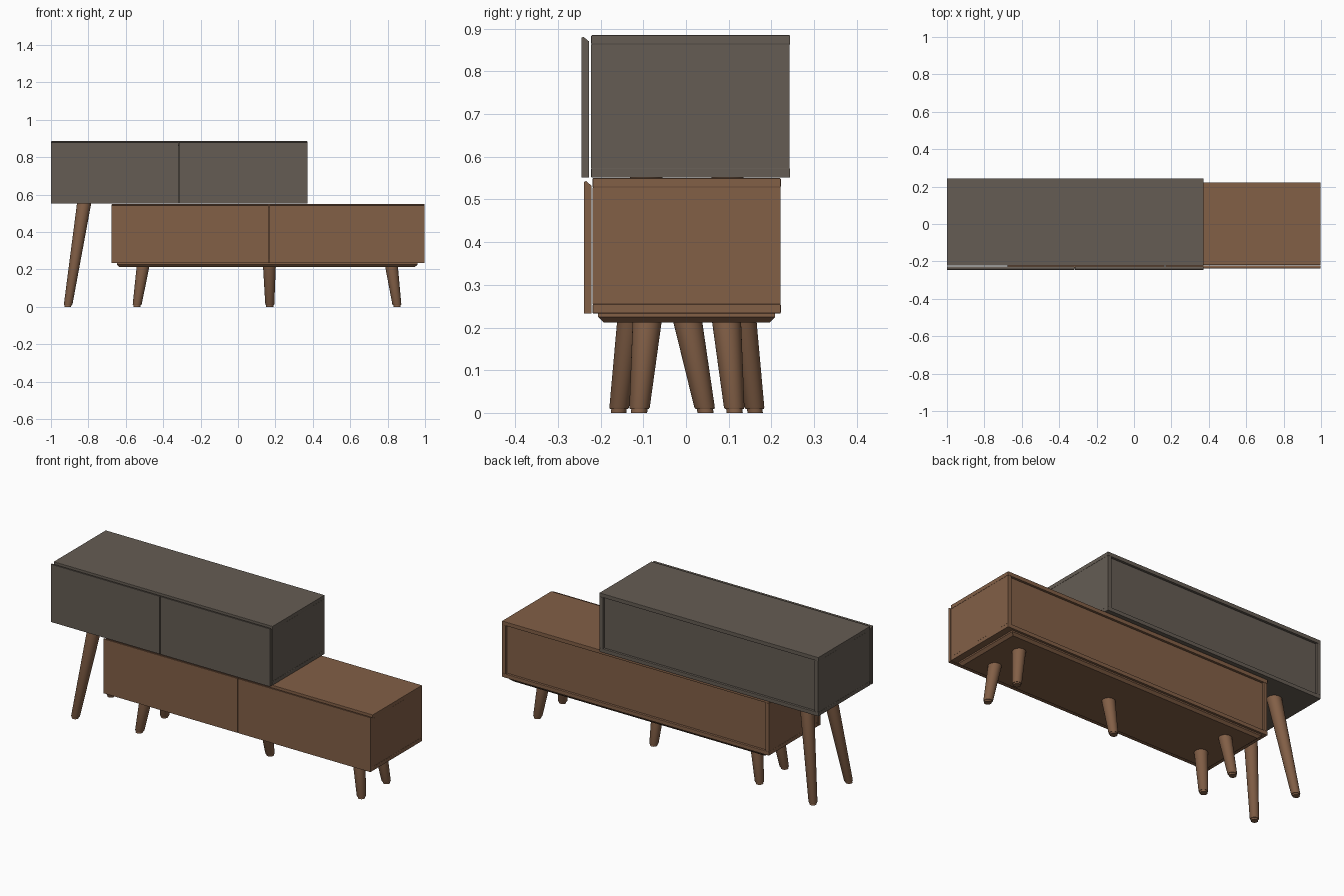
import bpy, bmesh, math
from mathutils import Vector

if "Cube" in bpy.data.objects:
    bpy.data.objects.remove(bpy.data.objects["Cube"])


def material(name, rgb):
    m = bpy.data.materials.new(name)
    m.diffuse_color = (*rgb, 1)
    m.use_nodes = True
    m.node_tree.nodes["Principled BSDF"].inputs["Base Color"].default_value = m.diffuse_color
    return m


GREY = material("warm grey lacquer", (0.130, 0.108, 0.088))
WOOD = material("walnut wood", (0.225, 0.115, 0.062))


def finish(bm, name, mat):
    bmesh.ops.recalc_face_normals(bm, faces=bm.faces)
    me = bpy.data.meshes.new(name)
    bm.to_mesh(me)
    bm.free()
    me.materials.append(mat)
    ob = bpy.data.objects.new(name, me)
    bpy.context.collection.objects.link(ob)
    return ob


def box(name, x, y, z, mat, bevel=0.0):
    bm = bmesh.new()
    bmesh.ops.create_cube(bm, size=1)
    for v in bm.verts:
        v.co = [a + (b - a) * (c + 0.5) for (a, b), c in zip((x, y, z), v.co)]
    ob = finish(bm, name, mat)
    if bevel:
        mod = ob.modifiers.new("soft edge", 'BEVEL')
        mod.width, mod.segments = bevel, 2
    return ob


def extrude_x(name, profile, x0, x1, mat):
    bm = bmesh.new()
    f = bm.faces.new([bm.verts.new((x0, y, z)) for y, z in profile])
    r = bmesh.ops.extrude_face_region(bm, geom=[f])
    for v in r["geom"]:
        if isinstance(v, bmesh.types.BMVert):
            v.co.x = x1
    return finish(bm, name, mat)


def cabinet(tag, x0, x1, y0, y1, z0, z1, split, door_y, door_z, mat):
    t = 0.022
    # shell panels
    box(tag + "_top_panel", (x0, x1), (y0, y1), (z1 - t, z1), mat, 0.002)
    box(tag + "_bottom_panel", (x0, x1), (y0, y1), (z0, z0 + t), mat, 0.002)
    for side, a in (("left", x0 + 0.001), ("right", x1 - t - 0.001)):
        box(f"{tag}_{side}_side", (a, a + t), (y0, y1 - 0.001), (z0 + t, z1 - t), mat)
    box(tag + "_divider", (split - t / 2, split + t / 2), (y0, y1 - 0.024), (z0 + t, z1 - t), mat)
    back = box(tag + "_back_panel", (x0 + t, x1 - t), (y1 - 0.024, y1 - 0.013), (z0 + t, z1 - t), mat)
    # doors with a finger bevel along the top edge
    d0, d1 = door_y
    b, h = door_z
    prof = [(d0, b), (d1, b), (d1, h - 0.011), (d0 + 0.005, h), (d0, h - 0.002)]
    extrude_x(tag + "_left_door", prof, x0, split - 0.002, mat)
    extrude_x(tag + "_right_door", prof, split + 0.002, x1 - 0.001, mat)
    return back


upper_back = cabinet("upper", -1.0, 0.372, -0.222, 0.244, 0.551, 0.885, -0.317,
                     (-0.245, -0.227), (0.552, 0.881), GREY)
cabinet("lower", -0.675, 0.998, -0.219, 0.222, 0.233, 0.550, 0.166,
        (-0.239, -0.221), (0.233, 0.543), WOOD)

# cable holes in the upper back panel
for i, hx in enumerate((-0.664, 0.034)):
    bm = bmesh.new()
    bmesh.ops.create_cone(bm, cap_ends=True, segments=32, radius1=0.047, radius2=0.047, depth=0.1)
    for v in bm.verts:
        v.co = (v.co.x + hx, v.co.z + 0.225, v.co.y + 0.722)
    cutter = finish(bm, f"cable_hole_cutter_{i}", GREY)
    cutter.hide_render = True
    cutter.hide_set(True)
    mod = upper_back.modifiers.new("cable hole", 'BOOLEAN')
    mod.operation, mod.object, mod.solver = 'DIFFERENCE', cutter, 'EXACT'
bpy.context.view_layer.update()
deps = bpy.context.evaluated_depsgraph_get()
cut_mesh = bpy.data.meshes.new_from_object(upper_back.evaluated_get(deps))
upper_back.modifiers.clear()
upper_back.data = cut_mesh
for ob in [o for o in bpy.data.objects if "cutter" in o.name]:
    bpy.data.objects.remove(ob)

# chamfered plinth under the lower cabinet
plinth = box("plinth", (-0.648, 0.960), (-0.206, 0.209), (0.212, 0.2335), WOOD)
bm = bmesh.new()
bm.from_mesh(plinth.data)
low = [f for f in bm.faces if f.normal.z < -0.9]
r = bmesh.ops.extrude_face_region(bm, geom=low)
bmesh.ops.delete(bm, geom=low, context='FACES')
new = {v for v in r["geom"] if isinstance(v, bmesh.types.BMVert)}
for v in bm.verts:
    if v in new:
        v.co.x += 0.015 if v.co.x < 0 else -0.015
        v.co.y += 0.013 if v.co.y < 0 else -0.013
    elif v.co.z < 0.22:
        v.co.z = 0.225
bm.to_mesh(plinth.data)
bm.free()


# tapered splayed legs, each with a small foot glide
def leg(name, top, foot, r_top, r_foot):
    top, foot = Vector(top), Vector(foot)
    ankle = foot.lerp(top, 0.009 / (top.z - foot.z))
    rings = [(foot, r_foot - 0.005), (ankle, r_foot - 0.005), (ankle, r_foot - 0.002),
             (foot.lerp(top, 0.013 / (top.z - foot.z)), r_foot), (top, r_top)]
    n = 32
    bm = bmesh.new()
    loops = [[bm.verts.new((c.x + r * math.cos(2 * math.pi * k / n),
                            c.y + r * math.sin(2 * math.pi * k / n), c.z))
              for k in range(n)] for c, r in rings]
    for a, b in zip(loops, loops[1:]):
        for k in range(n):
            bm.faces.new((a[k], a[(k + 1) % n], b[(k + 1) % n], b[k]))
    bm.faces.new(loops[0])
    bm.faces.new(loops[-1])
    ob = finish(bm, name, WOOD)
    bpy.ops.object.select_all(action='DESELECT')
    bpy.context.view_layer.objects.active = ob
    ob.select_set(True)
    bpy.ops.object.shade_smooth_by_angle(angle=math.radians(30))


for side, s in (("front", -1), ("back", 1)):
    leg(f"tall_{side}_leg", (-0.823, 0.002 + s * 0.095, 0.552), (-0.910, 0.002 + s * 0.160, 0), 0.038, 0.023)
    leg(f"short_left_{side}_leg", (-0.508, 0.002 + s * 0.093, 0.214), (-0.541, 0.002 + s * 0.112, 0), 0.034, 0.024)
    leg(f"short_right_{side}_leg", (0.821, 0.002 + s * 0.093, 0.214), (0.851, 0.002 + s * 0.112, 0), 0.034, 0.024)
leg("middle_leg", (0.168, 0.004, 0.214), (0.170, 0.046, 0), 0.034, 0.024)
